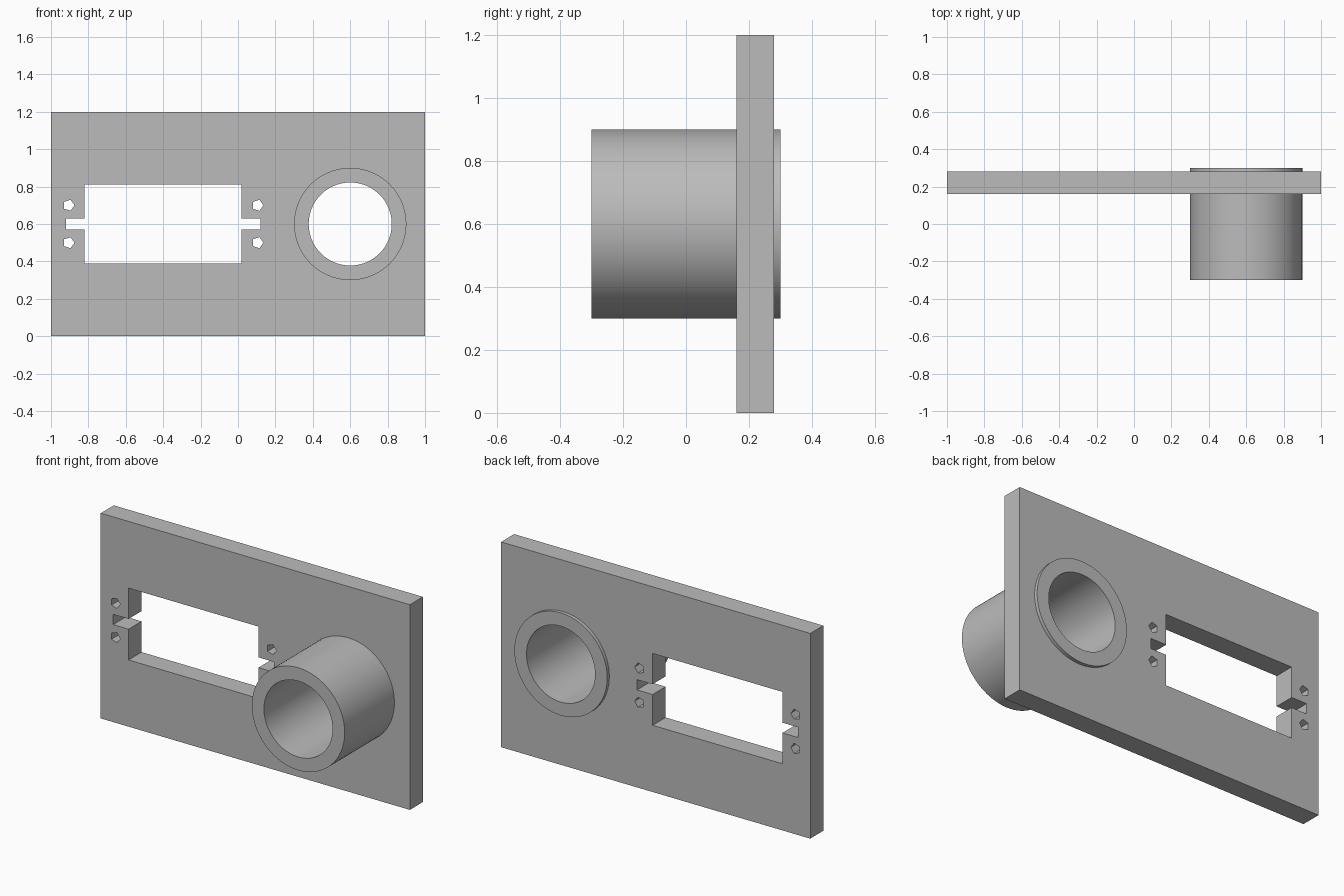
import bpy
import bmesh
from math import cos, sin, pi, radians
from mathutils import Vector

if "Cube" in bpy.data.objects:
    bpy.data.objects.remove(bpy.data.objects["Cube"], do_unlink=True)

# Single grey material
grey = bpy.data.materials.new("plain grey")
grey.use_nodes = True
grey.diffuse_color = (0.5, 0.5, 0.5, 1)
grey.node_tree.nodes["Principled BSDF"].inputs["Base Color"].default_value = (0.5, 0.5, 0.5, 1)


def ring(cx, cz, radius, sides):
    """Regular polygon outline in the x-z plane, first corner towards +x."""
    return [(cx + radius * cos(2 * pi * i / sides), cz + radius * sin(2 * pi * i / sides))
            for i in range(sides)]


def rectangle(x0, x1, z0, z1):
    return [(x0, z0), (x1, z0), (x1, z1), (x0, z1)]


def prisms(name, outlines, y0, y1):
    """Extrude closed x-z outlines from y0 to y1 into one object."""
    bm = bmesh.new()
    for outline in outlines:
        face = bm.faces.new([bm.verts.new((x, y0, z)) for x, z in outline])
        extruded = bmesh.ops.extrude_face_region(bm, geom=[face], use_keep_orig=True)["geom"]
        moved = [g for g in extruded if isinstance(g, bmesh.types.BMVert)]
        bmesh.ops.translate(bm, verts=moved, vec=Vector((0, y1 - y0, 0)))
    bmesh.ops.recalc_face_normals(bm, faces=bm.faces)
    mesh = bpy.data.meshes.new(name)
    bm.to_mesh(mesh)
    bm.free()
    mesh.materials.append(grey)
    obj = bpy.data.objects.new(name, mesh)
    bpy.context.collection.objects.link(obj)
    return obj


def select(obj):
    bpy.ops.object.select_all(action='DESELECT')
    obj.select_set(True)
    bpy.context.view_layer.objects.active = obj


def cut(obj, outlines):
    """Cut the outlines straight through the object along y."""
    cutter = prisms("cutter", outlines, -1, 1)
    cutter.hide_render = True
    mod = obj.modifiers.new("openings", 'BOOLEAN')
    mod.operation = 'DIFFERENCE'
    mod.solver = 'EXACT'
    mod.object = cutter
    select(obj)
    bpy.ops.object.modifier_apply(modifier=mod.name)
    bpy.data.objects.remove(cutter, do_unlink=True)


mid_x, mid_z = -0.4, 0.6      # centre of the window
tube_x = 0.6                  # axis of the tube
half_w, half_h = 0.42, 0.21   # window half size
slot_w, slot_h = 0.52, 0.03   # side notch half size

# Window with a notch on each side, as one outline
quarter = [(slot_w, slot_h), (half_w, slot_h), (half_w, half_h)]
upper = quarter + [(-x, z) for x, z in reversed(quarter)]
window = [(mid_x + x, mid_z + z) for x, z in upper + [(-x, -z) for x, z in upper]]

# Five-sided screw holes above and below each notch
screw_holes = [ring(mid_x + sx * 0.505, mid_z + sz * 0.1, 0.031, 5)
               for sx in (-1, 1) for sz in (-1, 1)]

# Mounting plate; its tube opening is hidden inside the tube wall
plate = prisms("mounting_plate", [rectangle(-1, 1, 0, 1.2)], 0.16, 0.28)
cut(plate, [window, ring(tube_x, mid_z, 0.26, 96)] + screw_holes)

# Tube passing through the plate
tube = prisms("tube", [ring(tube_x, mid_z, 0.3, 96)], -0.3, 0.3)
cut(tube, [ring(tube_x, mid_z, 0.222, 96)])
select(tube)
bpy.ops.object.shade_smooth_by_angle(angle=radians(30))
